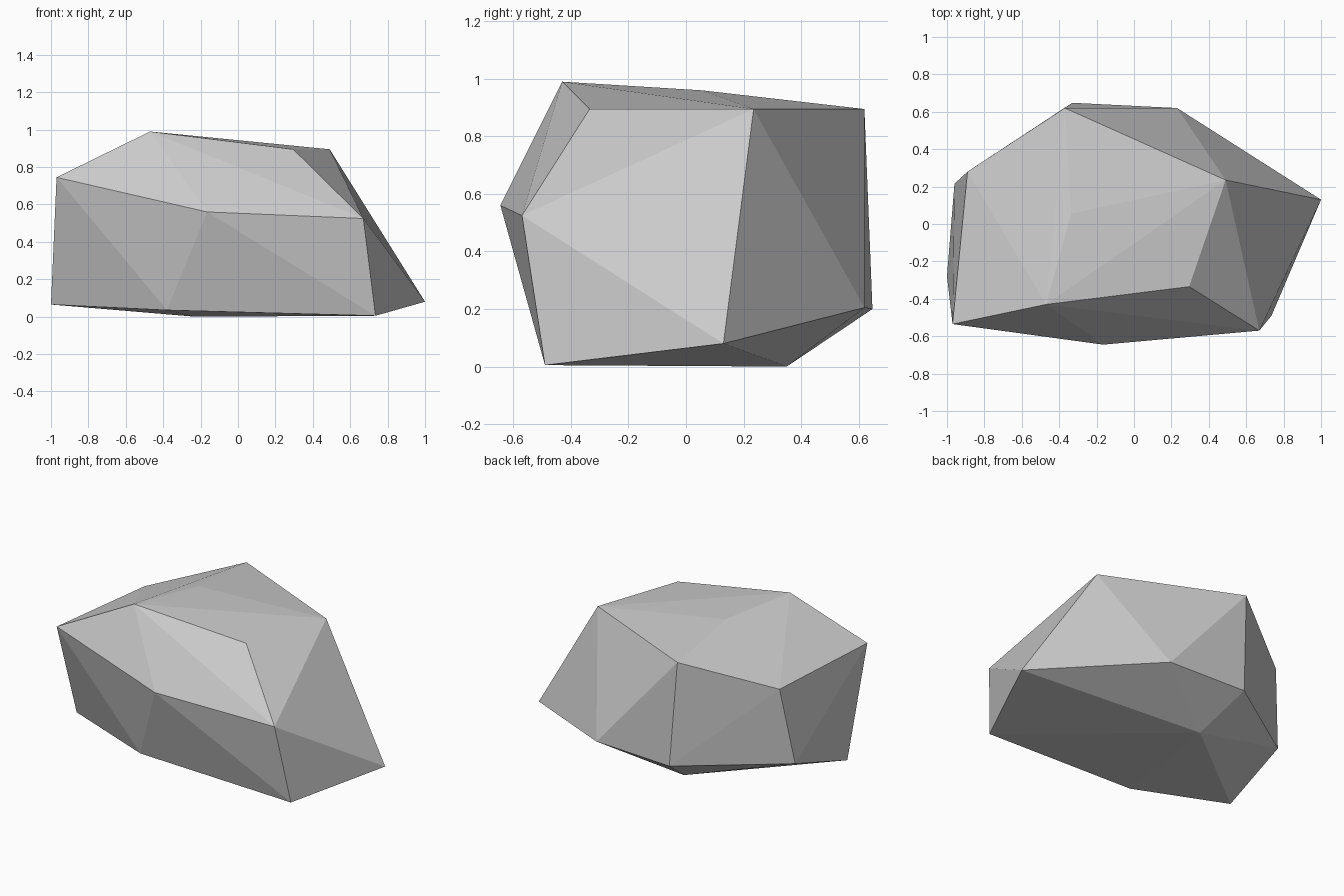
import bpy
import bmesh

default_cube = bpy.data.objects.get("Cube")
if default_cube:
    bpy.data.objects.remove(default_cube, do_unlink=True)


def make_material(name, value):
    """Plain matte grey."""
    material = bpy.data.materials.new(name)
    material.use_nodes = True
    colour = (value, value, value, 1.0)
    material.diffuse_color = colour
    shader = material.node_tree.nodes["Principled BSDF"]
    shader.inputs["Base Color"].default_value = colour
    shader.inputs["Roughness"].default_value = 0.9
    return material


def make_boulder(name, rings, material):
    """Wrap a faceted convex skin around rings of corner points."""
    bm = bmesh.new()
    for ring in rings:
        for corner in ring:
            bm.verts.new(corner)
    hull = bmesh.ops.convex_hull(bm, input=bm.verts[:])
    # discard any corner swallowed by the skin
    loose = [v for v in hull["geom_interior"] if isinstance(v, bmesh.types.BMVert)]
    bmesh.ops.delete(bm, geom=loose, context="VERTS")
    bmesh.ops.recalc_face_normals(bm, faces=bm.faces[:])
    for face in bm.faces:
        face.smooth = False

    mesh = bpy.data.meshes.new(name)
    bm.to_mesh(mesh)
    bm.free()
    mesh.materials.append(material)
    boulder = bpy.data.objects.new(name, mesh)
    bpy.context.collection.objects.link(boulder)
    return boulder


# Crown of the rock
crown = [
    (-.47, -.43, .99), (.295, -.335, .895), (.49, .235, .895),
    (-.37, .62, .895), (-.335, .055, .96),
]
# Shoulder, where the sides break towards the crown
shoulder = [
    (-.97, -.535, .745), (-.165, -.645, .56), (.67, -.57, .525),
    (-.89, .28, .725),
]
# Lower edge, where the sides tuck under
lower_edge = [
    (-1, -.28, .065), (-.38, -.49, .035), (.735, -.49, .005),
    (1, .13, .08), (.23, .62, .205), (-.33, .648, .2), (-.96, .215, .22),
]
# Point the rock rests on
foot = [(-.23, .35, 0)]

stone = make_material("stone grey", 0.6)
make_boulder("rock", [crown, shoulder, lower_edge, foot], stone)
